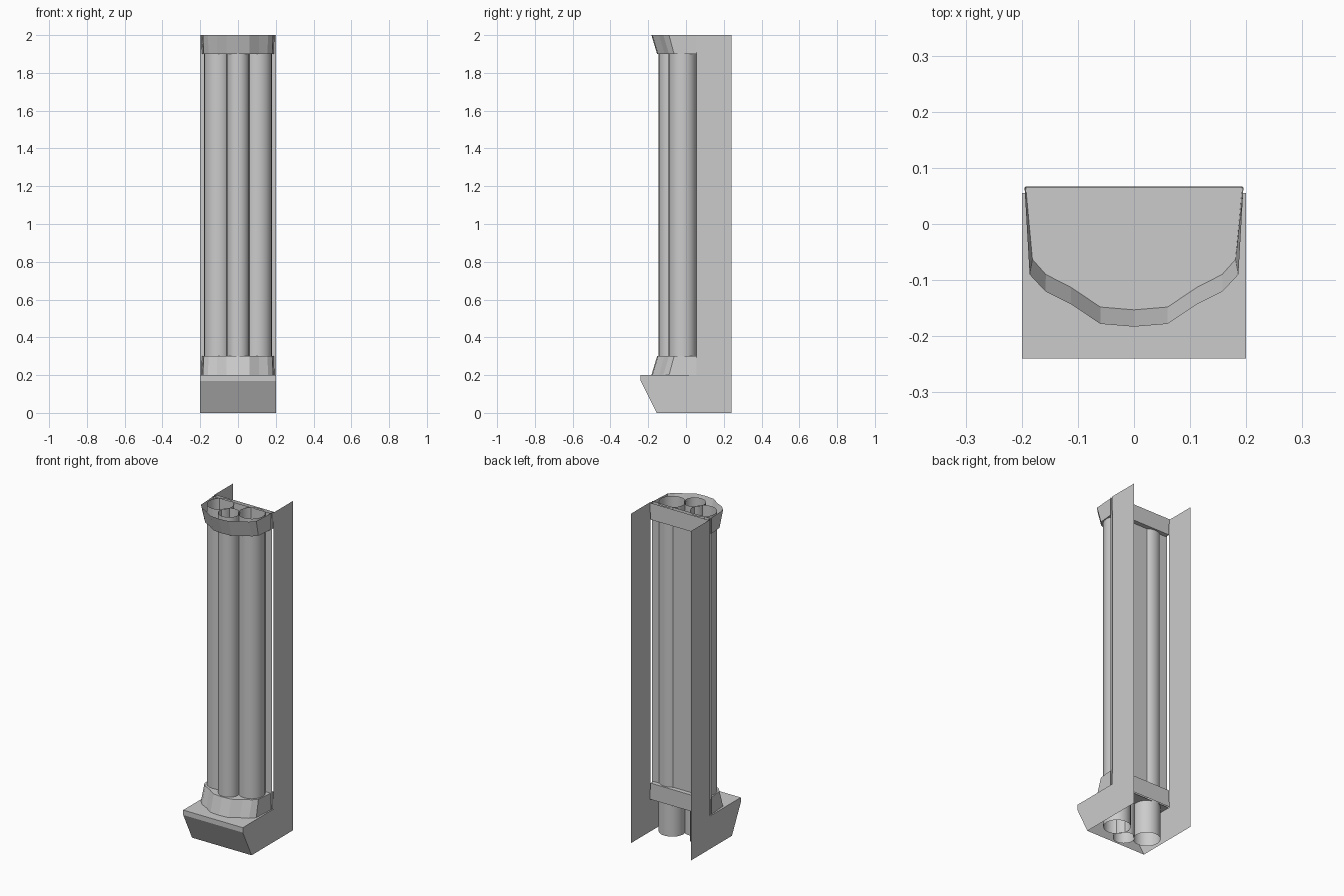
import bpy, bmesh, math

if "Cube" in bpy.data.objects:
    bpy.data.objects.remove(bpy.data.objects["Cube"])


def make_object(name, verts, faces, smooth=False):
    mesh = bpy.data.meshes.new(name)
    mesh.from_pydata(verts, [], faces)
    mesh.polygons.foreach_set("use_smooth", [smooth] * len(mesh.polygons))
    obj = bpy.data.objects.new(name, mesh)
    bpy.context.collection.objects.link(obj)
    return obj


def tube(name, x, y, r, n=20):
    # open-ended vertical cylinder
    ring = [(x + r * math.cos(2 * math.pi * i / n), y + r * math.sin(2 * math.pi * i / n)) for i in range(n)]
    verts = [(a, b, 0) for a, b in ring] + [(a, b, 2) for a, b in ring]
    faces = [(i, (i + 1) % n, n + (i + 1) % n, n + i) for i in range(n)]
    return make_object(name, verts, faces, True)


def collar(name, z_wide, z_narrow):
    # sloped collar around the tubes, closed on its narrow end
    wide = [(0.195, 0.065), (0.186, -0.09), (0.158, -0.12), (0.112, -0.143), (0.06, -0.178), (0, -0.183)]
    narrow = [(0.193, 0.067), (0.181, -0.063), (0.157, -0.09), (0.112, -0.113), (0.06, -0.148), (0, -0.153)]

    def loop(half, z):
        full = half + [(-x, y) for x, y in reversed(half[:-1])]
        return [(x, y, z) for x, y in full]

    a, b = loop(wide, z_wide), loop(narrow, z_narrow)
    n = len(a)
    faces = [(i, (i + 1) % n, n + (i + 1) % n, n + i) for i in range(n)]
    faces.append(tuple(range(n, 2 * n)))
    obj = make_object(name, a + b, faces)
    bm = bmesh.new()
    bm.from_mesh(obj.data)
    bmesh.ops.recalc_face_normals(bm, faces=bm.faces)
    bm.to_mesh(obj.data)
    bm.free()
    return obj


# Side panels, including the cheeks of the base
side = [(-0.155, 0), (0.24, 0), (0.24, 2), (0.055, 2), (0.055, 0.2), (-0.24, 0.2), (-0.24, 0.17)]
for label, x in (("right", 0.2), ("left", -0.2)):
    order = list(range(len(side)))
    if x < 0:
        order.reverse()
    make_object(label + "_side_panel", [(x, y, z) for y, z in side], [order])

# Base: sloped front, lip and top, open at the bottom and back
strip = [(-0.155, 0), (-0.24, 0.17), (-0.24, 0.2), (0.055, 0.2)]
verts = [(x, y, z) for y, z in strip for x in (-0.2, 0.2)]
make_object("base", verts, [(2 * i, 2 * i + 1, 2 * i + 3, 2 * i + 2) for i in range(3)])

# Wall behind the tubes
make_object("back_wall", [(-0.2, 0.04, 0.2), (0.2, 0.04, 0.2), (0.2, 0.04, 2), (-0.2, 0.04, 2)], [(0, 1, 2, 3)])

# Three tubes
tube("left_tube", -0.105, -0.018, 0.075)
tube("right_tube", 0.105, -0.018, 0.075)
tube("middle_tube", 0, -0.085, 0.06)

# Collars at foot and head
collar("lower_collar", 0.2, 0.3)
collar("upper_collar", 2.0, 1.9)
